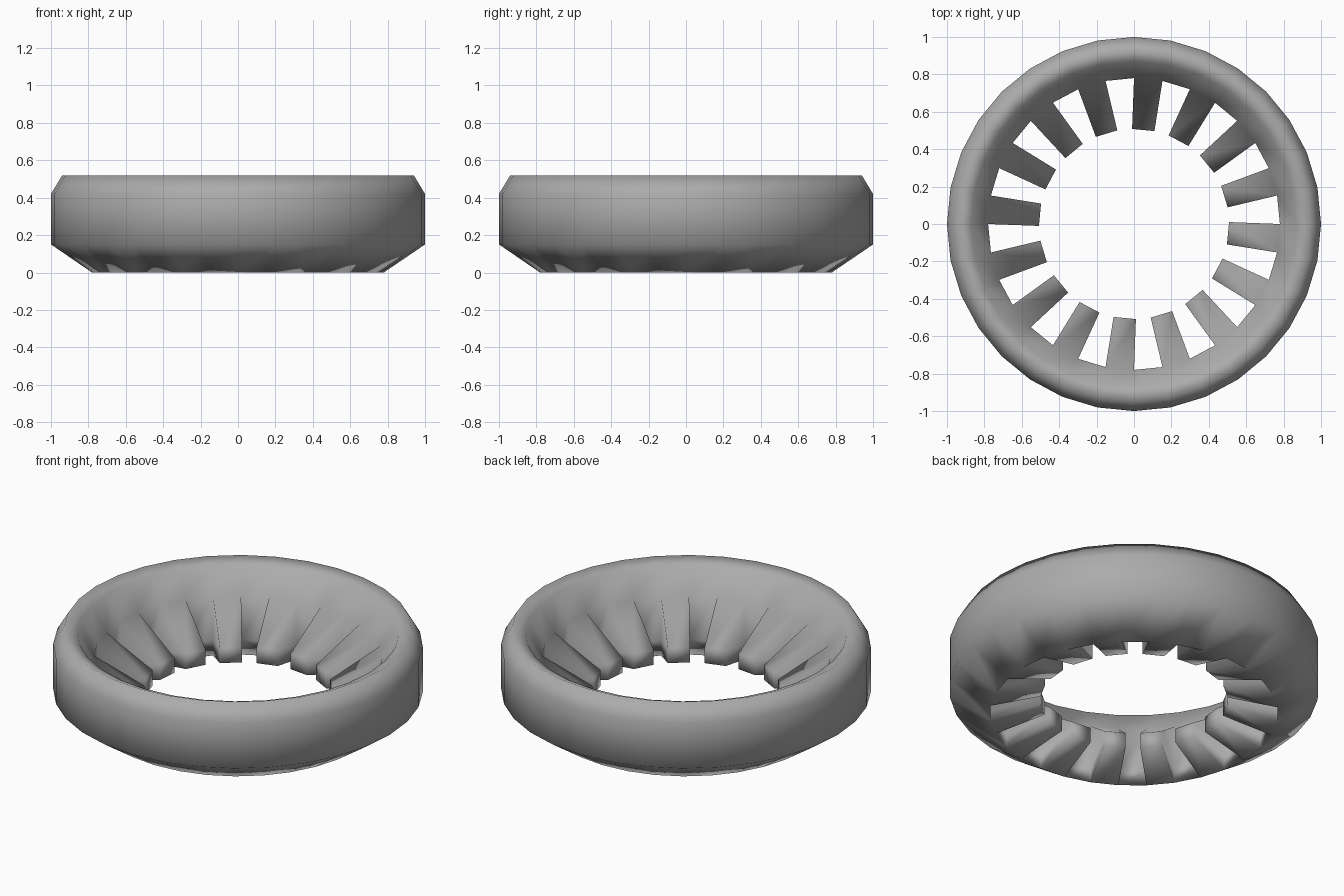
import bpy, bmesh
from math import sin, cos, tau

if "Cube" in bpy.data.objects:
    bpy.data.objects.remove(bpy.data.objects["Cube"])

SEG = 32
# ring cross-section (radius, height); the last edges form the inner wall
PROFILE = [(0.78, 0.0), (1.0, 0.15), (1.0, 0.42), (0.94, 0.52),
           (0.87, 0.49), (0.78, 0.35), (0.78, 0.09)]
TIP_R, TIP_HALF = 0.505, 0.06
TIP_LOW, TIP_HIGH = 0.08, 0.17

bm = bmesh.new()
rings = []
for i in range(SEG):
    a = tau * i / SEG
    rings.append([bm.verts.new((r * cos(a), r * sin(a), z)) for r, z in PROFILE])


def tip_vert(angle, side, z):
    """Corner of a tooth tip, offset sideways from the tooth's centre line."""
    return bm.verts.new((TIP_R * cos(angle) - side * TIP_HALF * sin(angle),
                         TIP_R * sin(angle) + side * TIP_HALF * cos(angle), z))


n = len(PROFILE)
for i in range(SEG):
    a, b = rings[i], rings[(i + 1) % SEG]
    tooth = i % 2 == 1
    # ring body; the inner wall is left open behind a tooth
    for j in range(5 if tooth else n):
        k = (j + 1) % n
        bm.faces.new((a[j], b[j], b[k], a[k]))
    # inward tooth on every second segment
    if tooth:
        mid = tau * (i + 0.5) / SEG
        al, ah = tip_vert(mid, -1, TIP_LOW), tip_vert(mid, -1, TIP_HIGH)
        bl, bh = tip_vert(mid, 1, TIP_LOW), tip_vert(mid, 1, TIP_HIGH)
        bm.faces.new((a[5], b[5], bh, ah))
        bm.faces.new((ah, bh, bl, al))
        bm.faces.new((al, bl, b[0], a[0]))
        bm.faces.new((a[0], a[6], a[5], ah, al))
        bm.faces.new((bl, bh, b[5], b[6], b[0]))

# the whole part is softly shaded, teeth included
bmesh.ops.recalc_face_normals(bm, faces=bm.faces)
for f in bm.faces:
    f.smooth = True
mesh = bpy.data.meshes.new("toothed_ring")
bm.to_mesh(mesh)
bm.free()
ring = bpy.data.objects.new("toothed_ring", mesh)
bpy.context.collection.objects.link(ring)

# darker grey
grey = bpy.data.materials.new("dark_grey")
grey.diffuse_color = (0.41, 0.41, 0.41, 1)
grey.use_nodes = True
grey.node_tree.nodes["Principled BSDF"].inputs["Base Color"].default_value = grey.diffuse_color
mesh.materials.append(grey)
